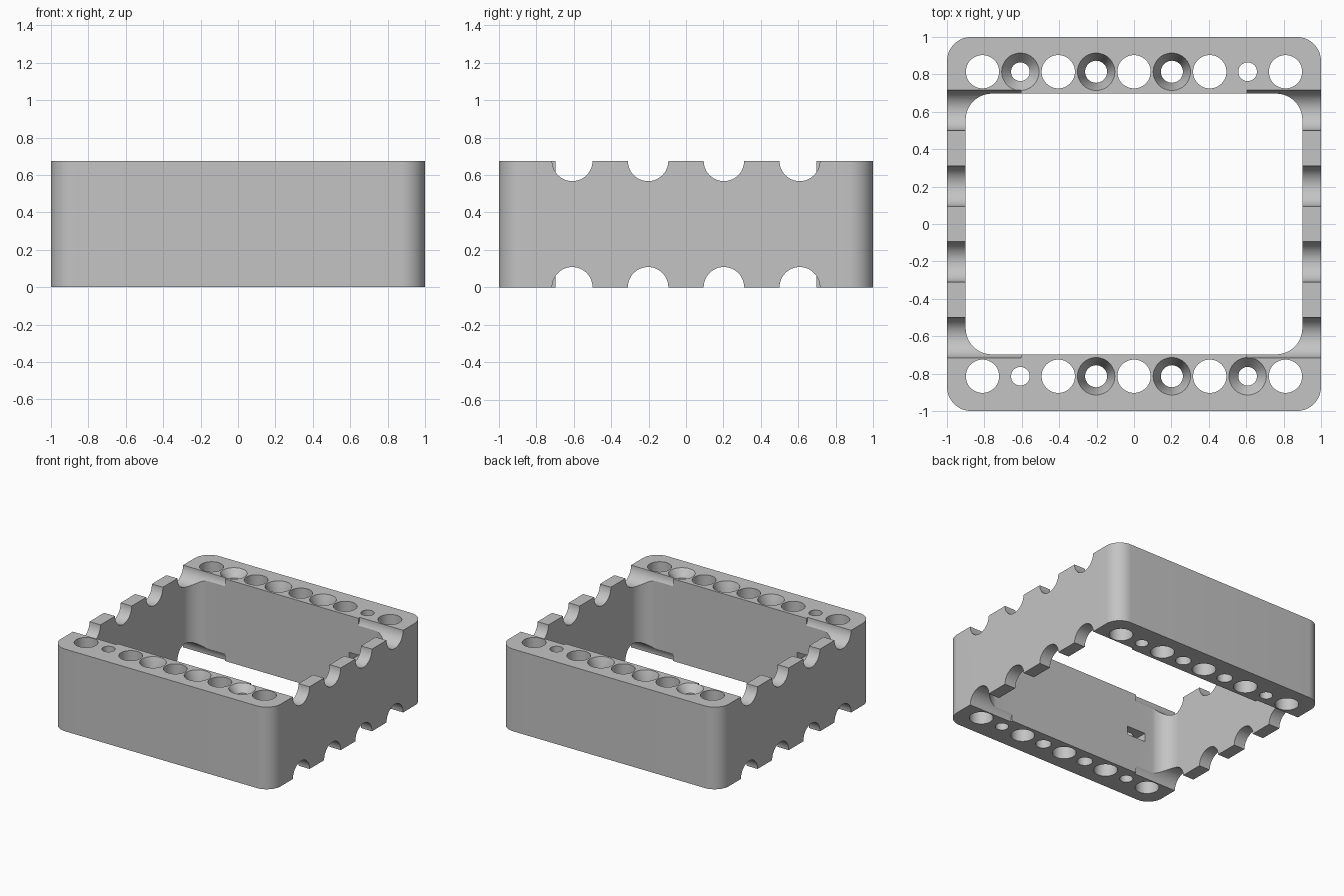
import bpy, bmesh
from math import cos, sin, pi, radians
from mathutils import Matrix

H = 0.675          # frame height
ROW = 0.814        # distance of the hole rows from the centre
PITCH = 0.405      # spacing of big holes and grooves

cube = bpy.data.objects.get("Cube")
if cube:
    bpy.data.objects.remove(cube, do_unlink=True)

grey = bpy.data.materials.new("plain grey")
grey.use_nodes = True
grey.diffuse_color = (0.55, 0.55, 0.55, 1)
grey.node_tree.nodes["Principled BSDF"].inputs["Base Color"].default_value = (0.55, 0.55, 0.55, 1)


def finish(name, bm):
    bmesh.ops.recalc_face_normals(bm, faces=bm.faces)
    mesh = bpy.data.meshes.new(name)
    bm.to_mesh(mesh)
    bm.free()
    mesh.materials.append(grey)
    obj = bpy.data.objects.new(name, mesh)
    bpy.context.collection.objects.link(obj)
    return obj


def rounded_block(bm, hx, hy, r, z0, z1, steps=14):
    """Upright block with rounded vertical corners."""
    outline = []
    for i, (sx, sy) in enumerate([(1, 1), (-1, 1), (-1, -1), (1, -1)]):
        for k in range(steps + 1):
            a = (i + k / steps) * pi / 2
            outline.append((sx * (hx - r) + r * cos(a), sy * (hy - r) + r * sin(a)))
    face = bm.faces.new([bm.verts.new((x, y, z0)) for x, y in outline])
    new = bmesh.ops.extrude_face_region(bm, geom=[face])["geom"]
    bmesh.ops.translate(bm, vec=(0, 0, z1 - z0),
                        verts=[v for v in new if isinstance(v, bmesh.types.BMVert)])


def lathe(bm, x, y, profile, n=48):
    """Closed solid turned around a vertical axis from (radius, z) points."""
    rings = [[bm.verts.new((x + r * cos(2 * pi * k / n), y + r * sin(2 * pi * k / n), z))
              for k in range(n)] for r, z in profile]
    for a, b in zip(rings, rings[1:]):
        for k in range(n):
            bm.faces.new((a[k], a[(k + 1) % n], b[(k + 1) % n], b[k]))
    bm.faces.new(rings[0])
    bm.faces.new(rings[-1])


def straight(r):
    return [(r, -0.1), (r, H + 0.1)]


def countersunk(r, depth):
    return [(r, -0.1), (r, H - depth), (0.1, H), (0.1, H + 0.1)]


# Frame body
bm = bmesh.new()
rounded_block(bm, 1, 1, 0.13, 0, H)
frame = finish("frame", bm)

# Central opening
bm = bmesh.new()
rounded_block(bm, 0.9, 0.697, 0.14, -0.1, H + 0.1)
opening = finish("opening_cutter", bm)

# Half-round grooves across the top and bottom of both side walls
bm = bmesh.new()
for side in (-1, 1):
    for z in (0, H):
        for i in range(4):
            place = Matrix.Translation((side * 0.855, (i - 1.5) * PITCH, z)) @ Matrix.Rotation(pi / 2, 4, "Y")
            bmesh.ops.create_cone(bm, cap_ends=True, segments=48, radius1=0.108,
                                  radius2=0.108, depth=0.5, matrix=place)
grooves = finish("groove_cutter", bm)

# Vertical hole rows; the front row is the back row turned half round
bm = bmesh.new()
for s in (-1, 1):
    for i in range(-2, 3):
        lathe(bm, i * PITCH, s * ROW, straight(0.089))
    for x in (-PITCH / 2, PITCH / 2):
        lathe(bm, x, s * ROW, countersunk(0.059, 0.12))
    lathe(bm, -s * 1.5 * PITCH, s * ROW, countersunk(0.05, 0.06))
    lathe(bm, s * 1.5 * PITCH, s * ROW, straight(0.05))
holes = finish("hole_cutter", bm)

# Nut slots in the inner walls
bm = bmesh.new()
for s in (-1, 1):
    place = Matrix.Translation((s * 1.5 * PITCH, s * 0.77, H / 2)) @ Matrix.Diagonal((0.17, 0.26, 0.07, 1))
    bmesh.ops.create_cube(bm, size=1, matrix=place)
slots = finish("nut_slot_cutter", bm)

# Cut everything out of the frame
bpy.ops.object.select_all(action="DESELECT")
frame.select_set(True)
bpy.context.view_layer.objects.active = frame
for cutter in (opening, grooves, holes, slots):
    mod = frame.modifiers.new(cutter.name, "BOOLEAN")
    mod.operation = "DIFFERENCE"
    mod.solver = "EXACT"
    mod.object = cutter
    bpy.ops.object.modifier_apply(modifier=mod.name)
    bpy.data.objects.remove(cutter, do_unlink=True)

bpy.ops.object.shade_smooth_by_angle(angle=radians(25))
